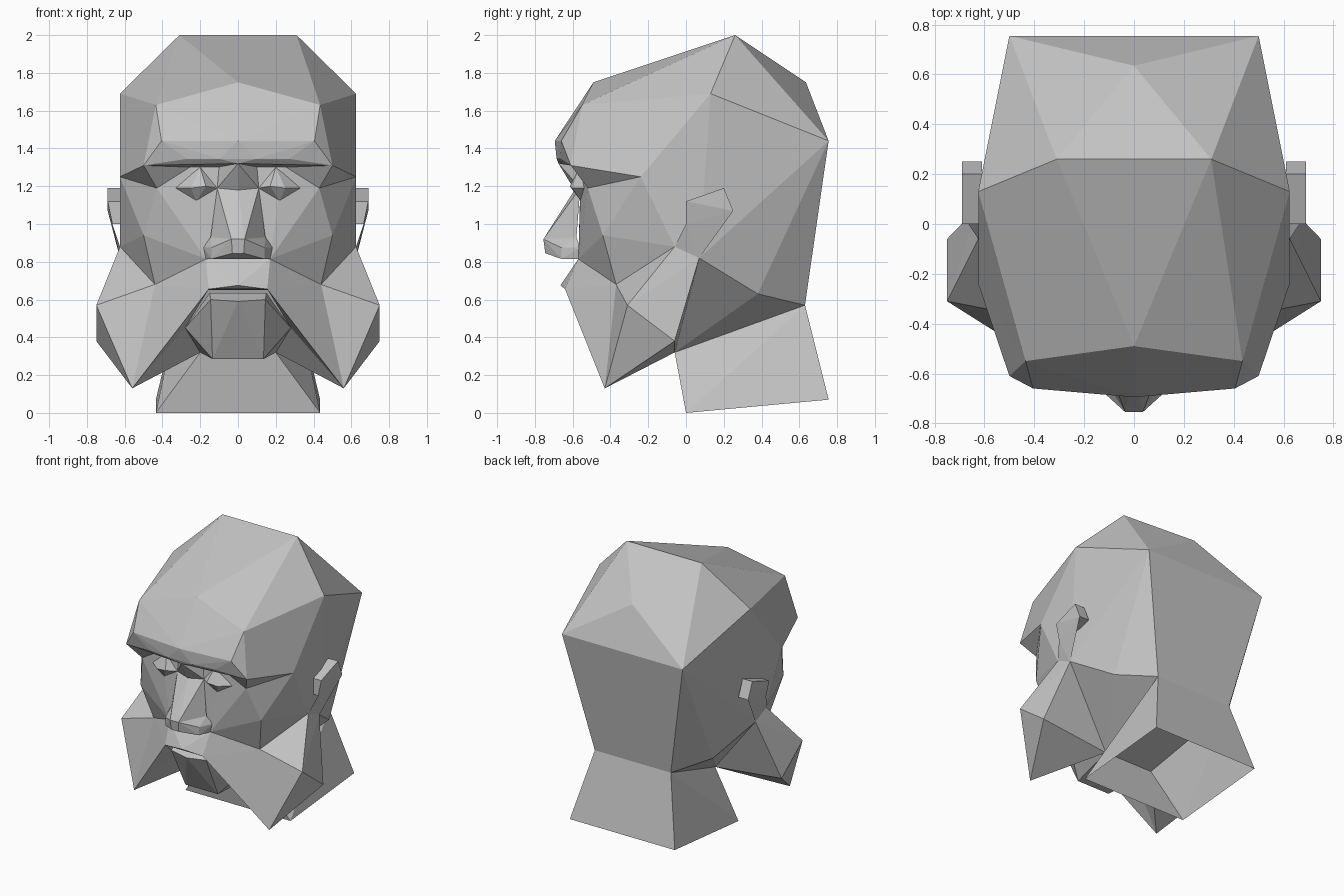
import bpy
import bmesh
from mathutils import Vector

default_cube = bpy.data.objects.get("Cube")
if default_cube:
    bpy.data.objects.remove(default_cube, do_unlink=True)

stone = bpy.data.materials.new("plain_grey")
stone.use_nodes = True
grey = (0.55, 0.55, 0.55, 1)
stone.diffuse_color = grey
stone.node_tree.nodes["Principled BSDF"].inputs["Base Color"].default_value = grey


def mirrored(points):
    return [(-x, y, z) for x, y, z in points]


def faceted_part(name, points, open_ends=False):
    """Wrap a few corner points in a flat-faced solid."""
    bm = bmesh.new()
    for point in sorted(set(points)):
        bm.verts.new(Vector(point))
    result = bmesh.ops.convex_hull(bm, input=bm.verts[:])
    leftover = {v for v in result["geom_interior"] + result["geom_unused"]
                if isinstance(v, bmesh.types.BMVert)}
    if leftover:
        bmesh.ops.delete(bm, geom=list(leftover), context="VERTS")
    bmesh.ops.dissolve_limit(bm, angle_limit=0.002, verts=bm.verts[:], edges=bm.edges[:])
    bmesh.ops.recalc_face_normals(bm, faces=bm.faces[:])
    if open_ends:
        bm.normal_update()
        ends = [f for f in bm.faces if abs(f.normal.z) > 0.8]
        bmesh.ops.delete(bm, geom=ends, context="FACES")
    mesh = bpy.data.meshes.new(name)
    bm.to_mesh(mesh)
    bm.free()
    mesh.materials.append(stone)
    part = bpy.data.objects.new(name, mesh)
    bpy.context.collection.objects.link(part)
    return part


def centre_part(name, points, open_ends=False):
    """One solid spanning both halves of the head."""
    faceted_part(name, points + mirrored(points), open_ends)


def side_parts(name, points):
    """A separate solid on each side of the head."""
    faceted_part("left_" + name, points)
    faceted_part("right_" + name, mirrored(points))


# Landmarks shared by neighbouring parts, left half
crown = (0.31, 0.26, 2)
temple_top = (0.625, 0.13, 1.69)
back_corner = (0.5, 0.755, 1.44)
nape = (0.315, 0.63, 0.57)
jaw_back = (0.49, 0.38, 0.63)
jaw_hinge = (0.625, 0.07, 0.82)
cheek_hinge = (0.625, -0.06, 0.88)
throat = (0.2, -0.06, 0.32)
hairline_mid = (0, -0.49, 1.75)
hairline = (0.435, -0.55, 1.63)
temple = (0.625, -0.24, 1.25)
brow_corner = (0.5, -0.61, 1.31)
brow_mid = (0, -0.675, 1.32)
socket_top = (0.24, -0.555, 1.31)
eye_outer = (0.43, -0.52, 1.19)
eye_inner = (0.11, -0.56, 1.19)
cheek_low = (0.44, -0.37, 0.68)
nose_base = (0.17, -0.57, 0.815)
nose_bridge = (0, -0.59, 1.18)
nose_tip = (0.035, -0.755, 0.92)
nose_wing = (0.145, -0.58, 0.93)
lip_corner = (0.155, -0.64, 0.655)
whisker_tip = (0.56, -0.43, 0.13)
chin_side = (0.28, -0.34, 0.45)
ear_back = (0.69, 0.25, 1.07)
ear_front = (0.665, 0, 1)

# Skull and neck
centre_part("skull", [crown, temple_top, (0, 0.635, 1.75), back_corner, nape,
                      jaw_back, jaw_hinge, cheek_hinge, throat,
                      hairline_mid, hairline, temple])
centre_part("neck", [throat, nape, (0.435, 0, 0), (0.435, 0.755, 0.07)], open_ends=True)

# Forehead with overhanging brow
centre_part("forehead", [hairline_mid, hairline, temple, brow_corner, brow_mid, socket_top,
                         (0.405, -0.66, 1.44), (0, -0.695, 1.44),
                         (0.1, -0.685, 1.345), (0.27, -0.665, 1.345)])
side_parts("brow_underside", [brow_corner, temple, eye_outer, socket_top])
centre_part("brow_crease", [brow_mid, eye_inner, nose_bridge, (0.1, -0.56, 1.31)])

# Cheeks and eyes
centre_part("cheeks", [socket_top, eye_inner, eye_outer, temple, cheek_hinge, cheek_low,
                       nose_base, (0.5, -0.44, 0.94), (0.22, -0.55, 1.12)])
side_parts("eye", [eye_inner, (0.2, -0.565, 1.3), (0.17, -0.615, 1.2),
                   (0.25, -0.605, 1.19), (0.34, -0.53, 1.19), (0.22, -0.555, 1.12)])

# Nose
centre_part("nose", [nose_bridge, eye_inner, nose_tip, nose_wing])
centre_part("nostrils", [nose_tip, nose_wing, (0.03, -0.745, 0.845),
                         (0.14, -0.66, 0.875), (0.185, -0.56, 0.875),
                         (0.14, -0.66, 0.815), nose_base])

# Upper lip, moustache and side whiskers
centre_part("upper_lip", [nose_base, lip_corner, (0, -0.665, 0.675), (0.16, -0.48, 0.65)])
side_parts("moustache", [nose_base, cheek_low, lip_corner, whisker_tip, chin_side])
side_parts("whiskers", [cheek_low, cheek_hinge, jaw_hinge, whisker_tip, chin_side, throat,
                        (0.75, -0.31, 0.57), (0.75, -0.06, 0.38)])

# Chin with lower lip
centre_part("chin", [chin_side, throat, (0.145, -0.585, 0.6), (0, -0.61, 0.59),
                     (0.15, -0.5, 0.635), (0.135, -0.43, 0.285)])

# Ears
ear_rim = [(0.69, 0, 1.12), (0.69, 0.2, 1.19), ear_back, ear_front]
side_parts("ear", ear_rim + [(0.61, y, z) for x, y, z in ear_rim])
side_parts("ear_lobe", [ear_back, ear_front, cheek_hinge, jaw_hinge])
